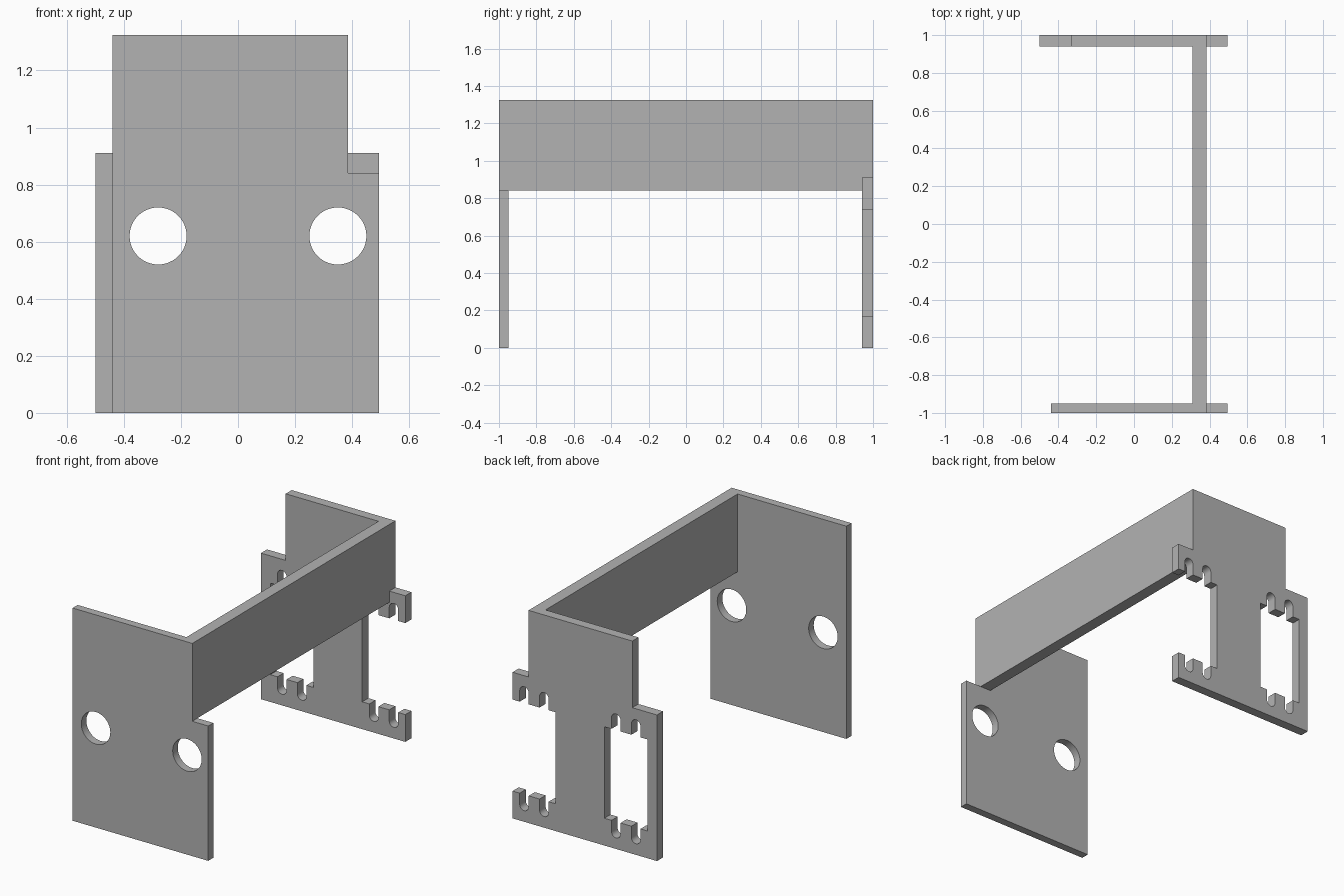
import bpy, bmesh, math

if "Cube" in bpy.data.objects:
    bpy.data.objects.remove(bpy.data.objects["Cube"])

GREY = (0.45, 0.45, 0.45, 1.0)
grey = bpy.data.materials.new("plain grey")
grey.use_nodes = True
grey.diffuse_color = GREY
grey.node_tree.nodes["Principled BSDF"].inputs["Base Color"].default_value = GREY

RIGHT, LEFT_FRONT, LEFT_BACK = 0.495, -0.44, -0.50
TOP, SHOULDER, BEAM_Z = 1.325, 0.91, 0.84
BEAM_IN, BEAM_OUT = 0.31, 0.385


def arc(x, z, radius, start, end, steps):
    """Points of an arc in the x-z plane."""
    angles = [start + (end - start) * i / steps for i in range(steps + 1)]
    return [(x + radius * math.cos(a), z + radius * math.sin(a)) for a in angles]


def circle(x, z, radius, steps=48):
    return arc(x, z, radius, 0, 2 * math.pi, steps)[:-1]


def toothed_opening(edge):
    """Path in from the edge along the lower slots, then back along the upper ones."""
    low, high, wall, r = 0.17, 0.74, edge - 0.297, 0.031
    slots = [edge - 0.08, edge - 0.217]
    path = [(edge, low)]
    for x in slots:
        path += [(x + r, low)] + arc(x, 0.10, r, 0, -math.pi, 12) + [(x - r, low)]
    path += [(wall, low), (wall, high)]
    for x in reversed(slots):
        path += [(x - r, high)] + arc(x, 0.81, r, math.pi, 0, 12) + [(x + r, high)]
    return path + [(edge, high)]


def plate(name, loops, y0, y1):
    """Fill an outline with holes and extrude it from y0 to y1."""
    bm = bmesh.new()
    edges = []
    for loop in loops:
        verts = [bm.verts.new((x, y0, z)) for x, z in loop]
        edges += [bm.edges.new((a, b)) for a, b in zip(verts, verts[1:] + verts[:1])]
    bmesh.ops.triangle_fill(bm, edges=edges, use_beauty=True, normal=(0, -1, 0))
    result = bmesh.ops.extrude_face_region(bm, geom=bm.faces[:], use_keep_orig=True)
    moved = [g for g in result["geom"] if isinstance(g, bmesh.types.BMVert)]
    bmesh.ops.translate(bm, verts=moved, vec=(0, y1 - y0, 0))
    bmesh.ops.recalc_face_normals(bm, faces=bm.faces[:])
    mesh = bpy.data.meshes.new(name)
    bm.to_mesh(mesh)
    bm.free()
    mesh.materials.append(grey)
    obj = bpy.data.objects.new(name, mesh)
    bpy.context.collection.objects.link(obj)
    bpy.ops.object.select_all(action="DESELECT")
    obj.select_set(True)
    bpy.context.view_layer.objects.active = obj
    bpy.ops.object.shade_smooth_by_angle(angle=math.radians(30))
    return obj


# Front plate with two round holes
front = [(LEFT_FRONT, 0), (RIGHT, 0), (RIGHT, BEAM_Z), (BEAM_OUT, BEAM_Z),
         (BEAM_OUT, TOP), (LEFT_FRONT, TOP)]
plate("front_plate", [front, circle(-0.28, 0.62, 0.1), circle(0.35, 0.62, 0.1)],
      -1.0, -0.95)

# Back plate with an open toothed notch and a closed toothed window
back = [(LEFT_BACK, 0), (RIGHT, 0)] + toothed_opening(RIGHT)
back += [(RIGHT, SHOULDER), (BEAM_OUT, SHOULDER), (BEAM_OUT, TOP),
         (-0.33, TOP), (-0.33, SHOULDER), (LEFT_BACK, SHOULDER)]
plate("back_plate", [back, toothed_opening(-0.138)], 0.94, 1.0)

# Beam joining the two plates
beam = [(BEAM_IN, BEAM_Z), (BEAM_OUT, BEAM_Z), (BEAM_OUT, TOP), (BEAM_IN, TOP)]
plate("side_beam", [beam], -0.95, 0.94)
